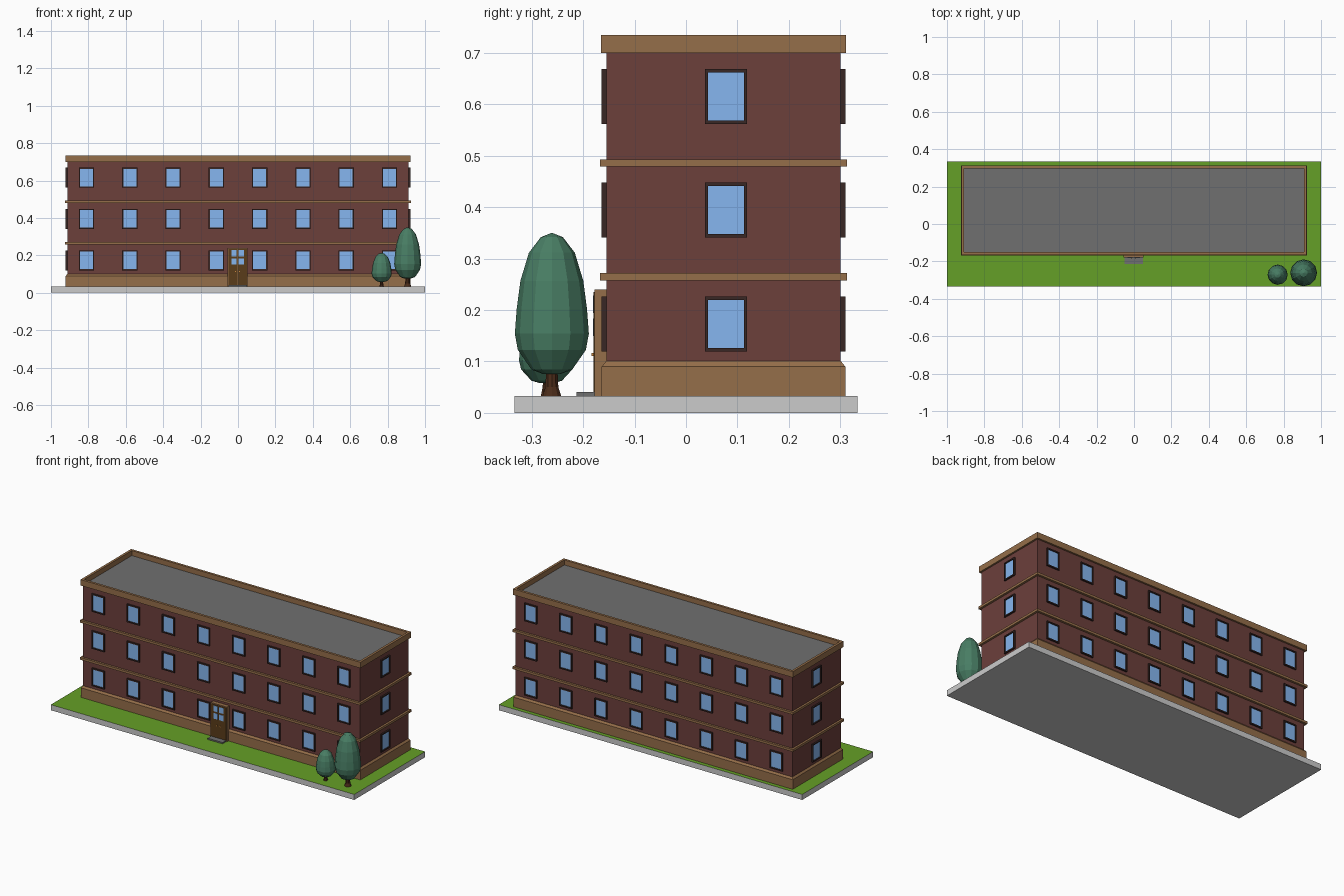
import bpy, bmesh, math
from mathutils import Matrix

if "Cube" in bpy.data.objects:
    bpy.data.objects.remove(bpy.data.objects["Cube"])

X, Y0, Y1 = 0.912, -0.155, 0.301      # wall rectangle
YC = (Y0 + Y1) / 2


def mat(name, *rgb):
    m = bpy.data.materials.new(name)
    m.diffuse_color = (*rgb, 1)
    m.use_nodes = True
    m.node_tree.nodes["Principled BSDF"].inputs["Base Color"].default_value = m.diffuse_color
    return m


BRICK = mat("brick", 0.15, 0.05, 0.044)
STONE = mat("tan_stone", 0.30, 0.156, 0.067)
DARK = mat("dark_frame", 0.04, 0.02, 0.018)
GLASS = mat("glass", 0.24, 0.47, 0.87)
GRASS = mat("grass", 0.13, 0.35, 0.02)
ROOF = mat("roof_grey", 0.16, 0.16, 0.16)
LEAF = mat("foliage", 0.065, 0.205, 0.127)
BARK = mat("bark", 0.07, 0.025, 0.01)
DOOR = mat("door_wood", 0.10, 0.045, 0.01)
BRASS = mat("brass", 0.6, 0.25, 0.05)


def mesh(name, verts, faces, m=None):
    me = bpy.data.meshes.new(name)
    me.from_pydata(verts, [], faces)
    bm = bmesh.new()
    bm.from_mesh(me)
    bmesh.ops.recalc_face_normals(bm, faces=bm.faces)
    bm.to_mesh(me)
    bm.free()
    if m:
        me.materials.append(m)
    return me


def add(name, me, matrix=Matrix()):
    ob = bpy.data.objects.new(name, me)
    ob.matrix_world = matrix
    bpy.context.collection.objects.link(ob)
    return ob


def boxes(name, spans, m=None):
    """One mesh of boxes, each given as x0, x1, y0, y1, z0, z1."""
    v, f = [], []
    for x0, x1, y0, y1, z0, z1 in spans:
        n = len(v)
        v += [(x, y, z) for z in (z0, z1) for x, y in ((x0, y0), (x1, y0), (x1, y1), (x0, y1))]
        f += [[n + i for i in q] for q in ((3, 2, 1, 0), (4, 5, 6, 7), (0, 1, 5, 4),
                                           (1, 2, 6, 5), (2, 3, 7, 6), (3, 0, 4, 7))]
    return mesh(name, v, f, m)


def around(name, profile, m, closed=False):
    """Sweep an (offset, z) profile around the wall rectangle."""
    v = [p for o, z in profile for p in ((-X - o, Y0 - o, z), (X + o, Y0 - o, z),
                                         (X + o, Y1 + o, z), (-X - o, Y1 + o, z))]
    n = len(profile)
    f = []
    for r in range(n if closed else n - 1):
        a, b = r * 4, (r + 1) % n * 4
        f += [(a + i, a + (i + 1) % 4, b + (i + 1) % 4, b + i) for i in range(4)]
    if not closed:      # cap both ends so the shell is solid
        f += [(3, 2, 1, 0), tuple(range(4 * n - 4, 4 * n))]
    return add(name, mesh(name, v, f, m))


# ground slab with grass top
slab = add("ground_slab", boxes("ground_slab", [(-1, 1, -0.334, 0.334, 0, 0.033)]))
slab.data.materials.append(mat("concrete", 0.6, 0.6, 0.6))
slab.data.materials.append(GRASS)
for p in slab.data.polygons:
    p.material_index = int(p.normal.z > 0.5)

# walls, plinth, floor bands, parapet, roof
around("brick_walls", [(0, 0.033), (0, 0.702)], BRICK)
around("plinth", [(0, 0.033), (0.009, 0.033), (0.009, 0.09), (0, 0.101)], STONE, True)
for i, z in enumerate((0.258, 0.479)):
    around(f"floor_band_{i + 1}", [(0, z), (0.0125, z), (0.0125, z + 0.014), (0, z + 0.014)], STONE, True)
around("parapet", [(-0.004, 0.70), (0.0105, 0.70), (0.0105, 0.735), (-0.004, 0.735)], STONE, True)
around("roof", [(-0.003, 0.698), (-0.003, 0.705)], ROOF)

# windows: shared frame and glass, facing -y from the wall surface
W, H, B = 0.041, 0.0535, 0.006
frame = boxes("window_frame", [(-W, W, -0.009, 0, H - B - 0.001, H), (-W, W, -0.009, 0, -H, B + 0.001 - H),
                               (-W, B - W, -0.009, 0, B - H, H - B), (W - B, W, -0.009, 0, B - H, H - B)], DARK)
pane = boxes("window_glass", [(B - W, W - B, -0.003, 0, B - H, H - B)], GLASS)


def window(x, y, z, angle):
    m = Matrix.Translation((x, y, z)) @ Matrix.Rotation(angle, 4, "Z")
    add("window_frame", frame, m)
    add("window_glass", pane, m)


for z in (0.173, 0.395, 0.6155):
    for i in range(8):
        x = (i - 3.5) * 0.2314
        window(x, Y0, z, 0)
        window(x, Y1, z, math.pi)
    window(X, 0.078, z, math.pi / 2)
    window(-X, 0.078, z, -math.pi / 2)

# front door, surround, panes, knobs and step
dx = -0.002
add("door_surround", boxes("door_surround", [(dx - 0.054, dx + 0.054, -0.178, Y0, 0.033, 0.24)], STONE))
add("door_leaves", boxes("door_leaves", [(dx + s * 0.0255 - 0.0245, dx + s * 0.0255 + 0.0245, -0.180, -0.177, 0.041, 0.235)
                                         for s in (-1, 1)], DOOR))
add("door_glass", boxes("door_glass", [(dx + s * 0.019 - 0.014, dx + s * 0.019 + 0.014, -0.181, -0.179, z, z + 0.034)
                                       for s in (-1, 1) for z in (0.15, 0.194)], GLASS))
add("door_knobs", boxes("door_knobs", [(dx + s * 0.011 - 0.003, dx + s * 0.011 + 0.003, -0.184, -0.179, 0.111, 0.117)
                                       for s in (-1, 1)], BRASS))
add("door_step", boxes("door_step", [(dx - 0.049, dx + 0.049, -0.213, -0.17, 0.033, 0.041)], ROOF))


def lathe(name, profile, x, y, m, n=12):
    """Faceted solid of revolution from (radius, z) points."""
    v = [(r * math.cos(2 * math.pi * i / n), r * math.sin(2 * math.pi * i / n), z)
         for r, z in profile for i in range(n)]
    f = [(k * n + i, k * n + (i + 1) % n, (k + 1) * n + (i + 1) % n, (k + 1) * n + i)
         for k in range(len(profile) - 1) for i in range(n)]
    f += [tuple(range(n))[::-1], tuple(range(len(v) - n, len(v)))]
    add(name, mesh(name, v, f, m), Matrix.Translation((x, y, 0)))


# trees: crown profile in fractions of radius and height
CROWN = [(0.25, 0), (0.55, 0.03), (0.92, 0.17), (1, 0.285), (0.95, 0.46), (0.85, 0.66),
         (0.62, 0.86), (0.3, 0.97), (0.02, 1)]
for label, x, y, r, z0, z1, tr in (("large", 0.907, -0.261, 0.072, 0.076, 0.35, 0.019),
                                   ("small", 0.768, -0.271, 0.054, 0.058, 0.213, 0.012)):
    lathe(f"{label}_tree_crown", [(a * r, z0 + b * (z1 - z0)) for a, b in CROWN], x, y, LEAF)
    lathe(f"{label}_tree_trunk", [(tr, 0.033), (tr * 0.7, 0.05), (tr * 0.6, z0 + 0.01)], x, y, BARK, 10)
